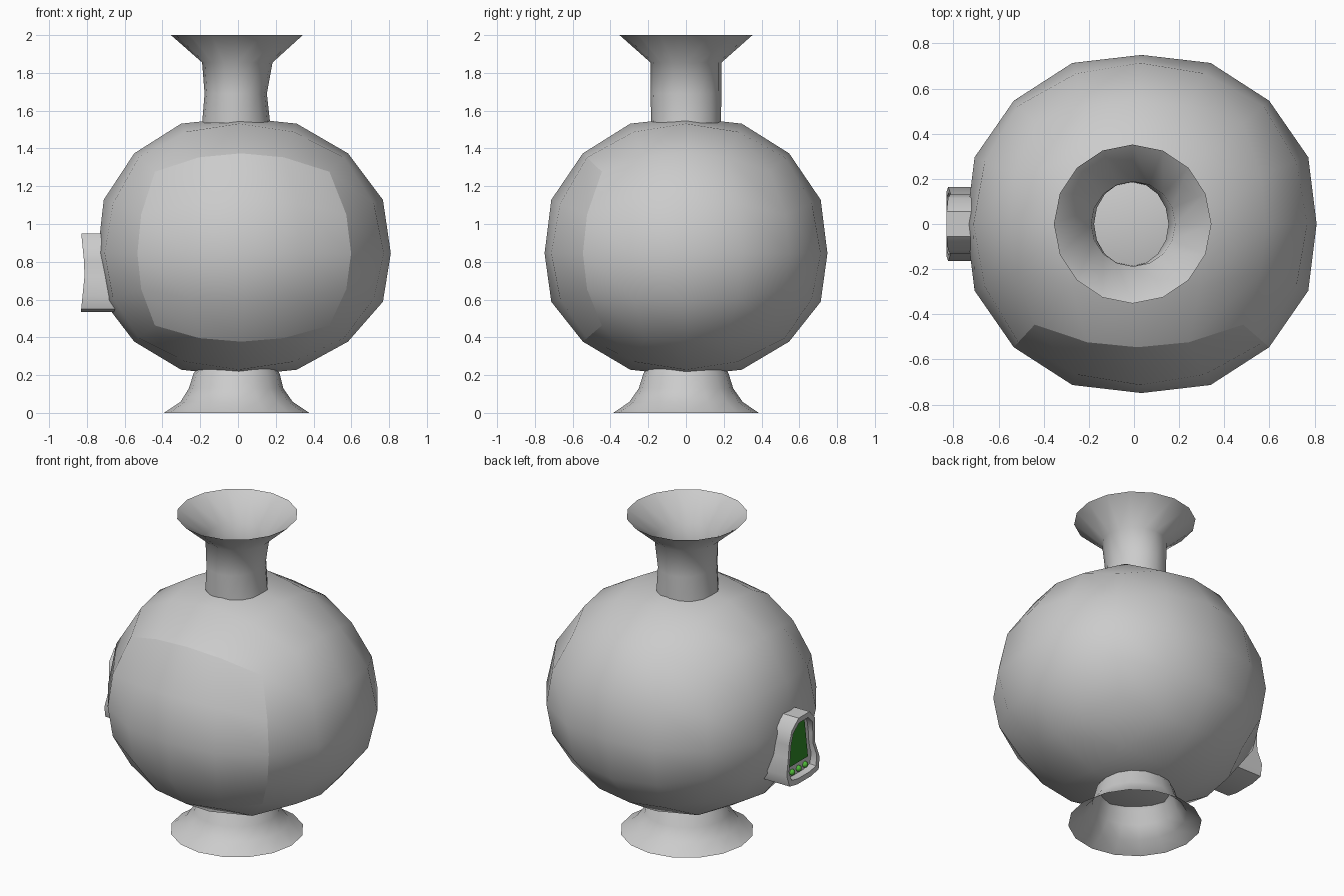
import bpy, bmesh, math
from mathutils import Vector

if "Cube" in bpy.data.objects:
    bpy.data.objects.remove(bpy.data.objects["Cube"])


def material(name, rgb):
    m = bpy.data.materials.new(name)
    m.diffuse_color = (*rgb, 1)
    m.use_nodes = True
    m.node_tree.nodes["Principled BSDF"].inputs["Base Color"].default_value = m.diffuse_color
    return m


GREY = material("pale grey", (0.6, 0.6, 0.6))
SCREEN = material("screen green", (0.03, 0.25, 0.02))
BUTTON = material("button green", (0.08, 0.5, 0.04))


def finish(name, bm, mat, smooth=True):
    me = bpy.data.meshes.new(name)
    bm.to_mesh(me)
    bm.free()
    ob = bpy.data.objects.new(name, me)
    bpy.context.collection.objects.link(ob)
    me.materials.append(mat)
    for p in me.polygons:
        p.use_smooth = smooth
    return ob


def bridge(bm, a, b):
    n = len(a)
    return [bm.faces.new((a[i], a[(i + 1) % n], b[(i + 1) % n], b[i])) for i in range(n)]


# Round body: cube with a 4 x 4 grid per side, rounded into a ball
def body():
    bm = bmesh.new()
    bmesh.ops.create_cube(bm, size=2)
    bmesh.ops.subdivide_edges(bm, edges=bm.edges[:], cuts=3, use_grid_fill=True)
    bm.normal_update()
    # the front panel has a crease all around
    front = {f for f in bm.faces if f.normal.y < -0.9}
    for e in bm.edges:
        if sum(f in front for f in e.link_faces) == 1:
            e.smooth = False
    for v in bm.verts:
        n = Vector([math.tan(c * math.pi / 4) for c in v.co]).normalized()
        if max(abs(c) for c in n) > 0.99:
            n *= 0.97
        fade = max(0, 1 - n.z ** 2)
        v.co = (0.80 * n.x + 0.033 * fade, 0.772 * n.y,
                0.88 + 0.705 * n.z - 0.035 * fade ** 3)
    return finish("round_body", bm, GREY)


# Open flared tubes: rows of (x left, x right, y half-width, z)
def tube(name, rows, sides=16):
    bm = bmesh.new()
    prev = None
    for x0, x1, ry, z in rows:
        ring = []
        for i in range(sides):
            a = 2 * math.pi * i / sides
            ring.append(bm.verts.new(((x0 + x1) / 2 + (x1 - x0) / 2 * math.cos(a),
                                      ry * math.sin(a), z)))
        if prev:
            bridge(bm, prev, ring)
        prev = ring
    return finish(name, bm, GREY)


# Small egg-shaped gadget on the left side: half outline as (y, z)
HALF = [(0.055, 0.95), (0.115, 0.89), (0.13, 0.80), (0.135, 0.72),
        (0.165, 0.62), (0.145, 0.55), (0.07, 0.535)]
OUTLINE = HALF + [(-y, z) for y, z in reversed(HALF)]


def face_x(z):  # slightly hollow front face
    return -0.81 - 0.02 * min(1, abs(z - 0.75) / 0.2)


def gadget():
    bm = bmesh.new()

    def ring(scale, x_of_z):
        pts = [(y * scale, 0.735 + (z - 0.735) * scale) for y, z in OUTLINE]
        return [bm.verts.new((x_of_z(z), y, z)) for y, z in pts]

    rings = [ring(1.0, lambda z: -0.60), ring(1.0, face_x),
             ring(0.84, face_x), ring(0.82, lambda z: -0.785)]
    for a, b in zip(rings, rings[1:]):
        bridge(bm, a, b)
    bm.faces.new(rings[-1])
    bmesh.ops.recalc_face_normals(bm, faces=bm.faces[:])
    ob = finish("gadget_case", bm, GREY)
    bpy.context.view_layer.objects.active = ob
    ob.select_set(True)
    bpy.ops.object.shade_smooth_by_angle(angle=math.radians(40))
    ob.select_set(False)


def screen():
    bm = bmesh.new()
    corners = [(0.06, 0.89), (0.095, 0.64), (-0.095, 0.64), (-0.06, 0.89)]
    back, front = [[bm.verts.new((x, y, z)) for y, z in corners] for x in (-0.783, -0.79)]
    bridge(bm, back, front)
    bm.faces.new(front)
    bmesh.ops.recalc_face_normals(bm, faces=bm.faces[:])
    finish("gadget_screen", bm, SCREEN, False)


def button(i, y):
    bm = bmesh.new()
    bmesh.ops.create_uvsphere(bm, u_segments=10, v_segments=6, radius=0.019)
    ob = finish(f"gadget_button_{i}", bm, BUTTON)
    ob.location = (-0.79, y, 0.60)


body()
tube("neck", [(-0.19, 0.17, 0.185, 1.535), (-0.177, 0.153, 0.188, 1.69),
              (-0.19, 0.183, 0.188, 1.855), (-0.355, 0.343, 0.352, 2.0)])
tube("foot", [(-0.392, 0.378, 0.385, 0.0), (-0.305, 0.29, 0.30, 0.058),
              (-0.26, 0.24, 0.25, 0.13), (-0.235, 0.22, 0.225, 0.21),
              (-0.21, 0.195, 0.20, 0.245)])
gadget()
screen()
for i, y in enumerate((-0.065, 0, 0.065)):
    button(i + 1, y)
